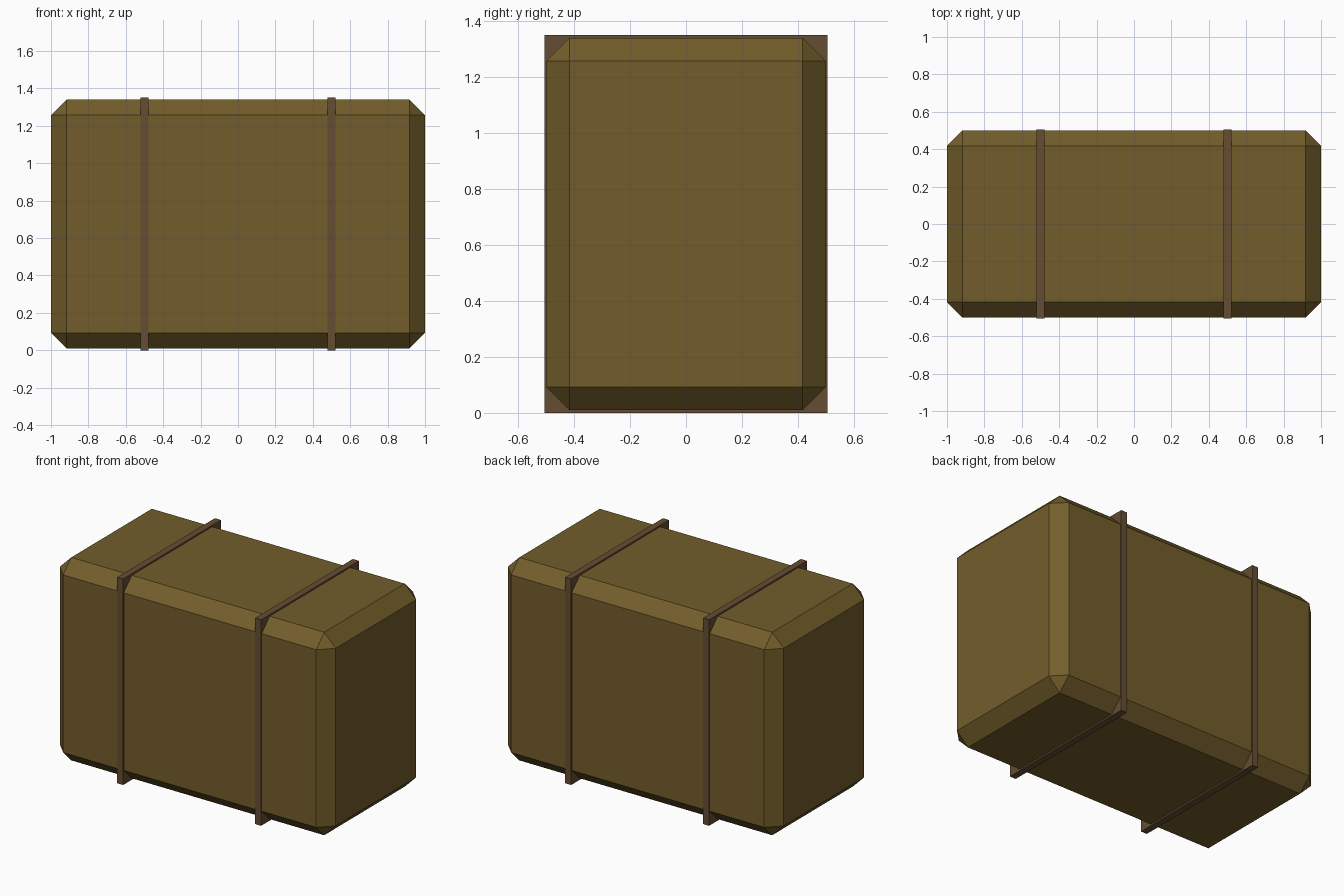
import bpy

if "Cube" in bpy.data.objects:
    bpy.data.objects.remove(bpy.data.objects["Cube"])

def material(name, rgb):
    mat = bpy.data.materials.new(name)
    mat.diffuse_color = (*rgb, 1)
    mat.use_nodes = True
    mat.node_tree.nodes["Principled BSDF"].inputs["Base Color"].default_value = mat.diffuse_color
    return mat

def box(name, size, loc, mat):
    bpy.ops.mesh.primitive_cube_add(size=1, location=loc)
    ob = bpy.context.object
    ob.name = name
    ob.scale = size
    bpy.ops.object.transform_apply(location=False, rotation=False, scale=True)
    ob.data.materials.append(mat)
    return ob

straw = material("straw", (0.17, 0.11, 0.024))
twine = material("twine", (0.13, 0.075, 0.033))
MID = 0.675

# Chamfered bale body
bale = box("bale", (2, 1, 1.33), (0, 0, MID), straw)
bevel = bale.modifiers.new("chamfer", 'BEVEL')
bevel.width = 0.083
bevel.segments = 1

# Two straps wrapped around the bale, square at the corners
for side, x in (("left", -0.5), ("right", 0.5)):
    box(side + "_strap", (0.044, 1.012, 1.35), (x, 0, MID), twine)
